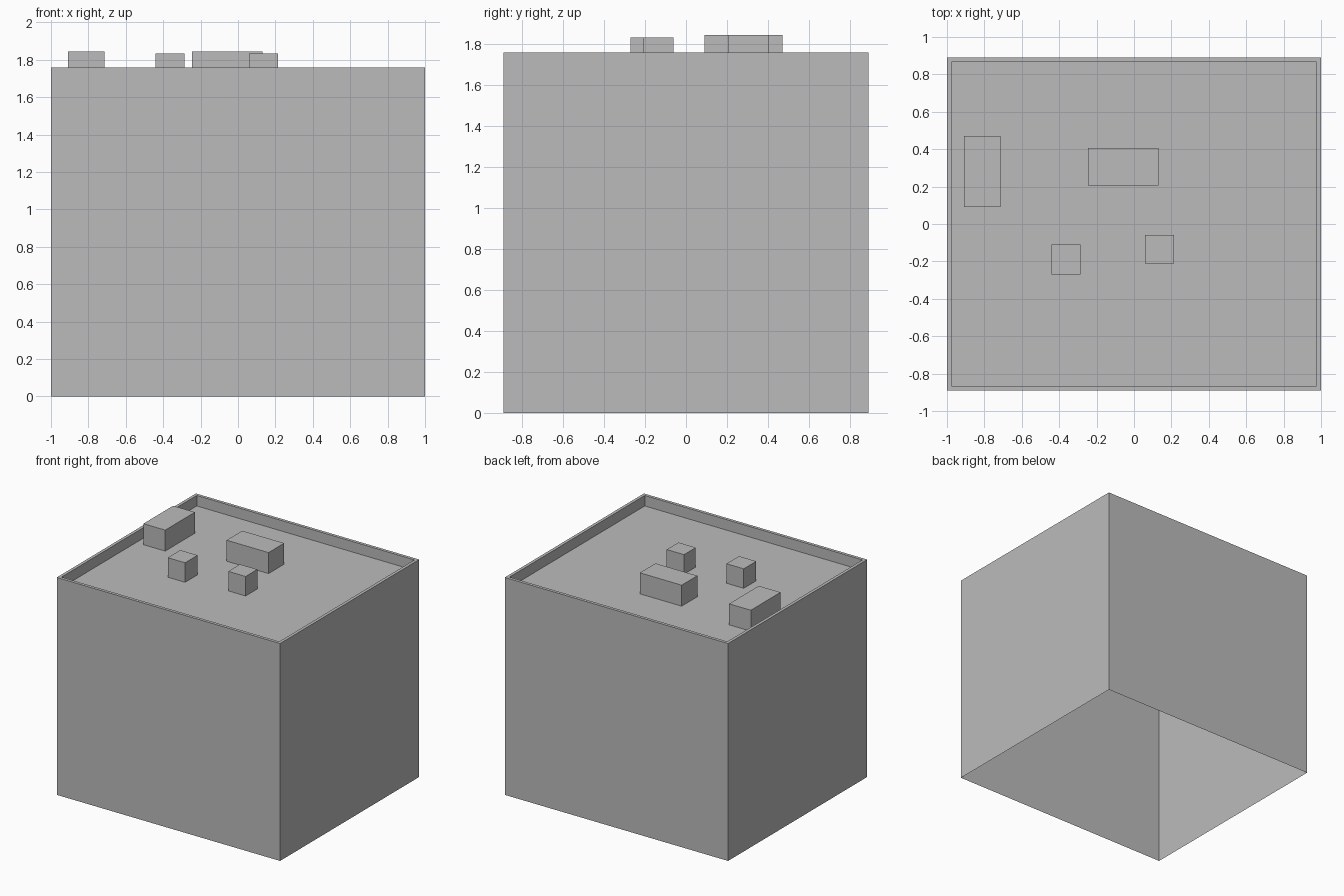
import bpy
import bmesh
from mathutils import Vector

default = bpy.data.objects.get("Cube")
if default:
    bpy.data.objects.remove(default, do_unlink=True)

WALL_TOP, ROOF_Z, PARAPET = 1.76, 1.675, 0.025

# Single plain concrete colour
concrete = bpy.data.materials.new("concrete_grey")
concrete.use_nodes = True
GREY = (0.5, 0.5, 0.5, 1)
concrete.diffuse_color = GREY
concrete.node_tree.nodes["Principled BSDF"].inputs["Base Color"].default_value = GREY


def box_mesh(low, high):
    """Closed box between two corners."""
    low, high = Vector(low), Vector(high)
    bm = bmesh.new()
    bmesh.ops.create_cube(bm, size=1)
    bmesh.ops.scale(bm, vec=high - low, verts=bm.verts)
    bmesh.ops.translate(bm, vec=(low + high) / 2, verts=bm.verts)
    return bm


def finish(bm, name):
    mesh = bpy.data.meshes.new(name)
    bm.to_mesh(mesh)
    bm.free()
    mesh.materials.append(concrete)
    obj = bpy.data.objects.new(name, mesh)
    bpy.context.collection.objects.link(obj)
    return obj


def face_towards(bm, z):
    return next(f for f in bm.faces if f.normal.z * z > 0.9)


# Building shell: open underneath, with a sunken roof inside a thin parapet
bm = box_mesh((-1, -0.89, 0), (1, 0.89, WALL_TOP))
bm.normal_update()
bmesh.ops.delete(bm, geom=[face_towards(bm, -1)], context="FACES_ONLY")
roof = face_towards(bm, 1)
bmesh.ops.inset_region(bm, faces=[roof], thickness=PARAPET, use_even_offset=True)
sunk = bmesh.ops.extrude_face_region(bm, geom=[roof])["geom"]
bmesh.ops.translate(bm, vec=(0, 0, ROOF_Z - WALL_TOP),
                    verts=[v for v in sunk if isinstance(v, bmesh.types.BMVert)])
if roof.is_valid:
    bmesh.ops.delete(bm, geom=[roof], context="FACES_ONLY")
finish(bm, "building_shell")

# Rooftop units: name, x range, y range, top height
units = (
    ("large_roof_unit_right", (-0.91, -0.715), (0.09, 0.47), 1.845),
    ("large_roof_unit_back", (-0.245, 0.13), (0.205, 0.405), 1.845),
    ("small_roof_unit_right", (-0.44, -0.285), (-0.27, -0.11), 1.833),
    ("small_roof_unit_left", (0.06, 0.215), (-0.21, -0.06), 1.833),
)
for name, (x0, x1), (y0, y1), top in units:
    finish(box_mesh((x0, y0, ROOF_Z), (x1, y1, top)), name)
